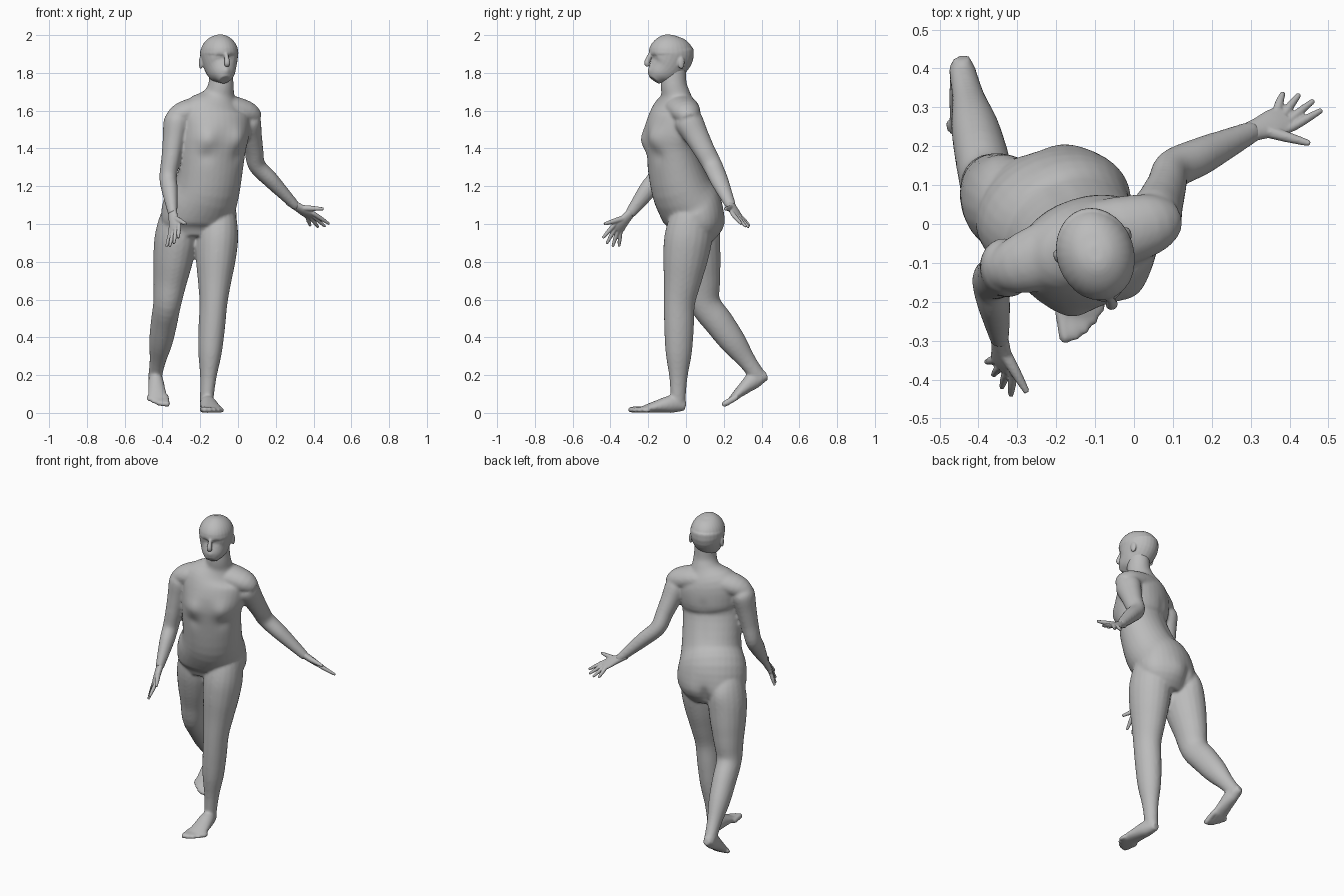
import bpy, bmesh, math
from mathutils import Vector, Matrix

cube = bpy.data.objects.get("Cube")
if cube:
    bpy.data.objects.remove(cube)

skin = bpy.data.materials.new("plain_grey")
skin.use_nodes = True
grey = (0.5, 0.5, 0.5, 1)
skin.diffuse_color = grey
skin.node_tree.nodes["Principled BSDF"].inputs["Base Color"].default_value = grey

# The whole figure is turned a little toward its left
turn = Matrix.Rotation(math.radians(18), 4, 'Z')
across = turn @ Vector((1, 0, 0))
front = turn @ Vector((0, -1, 0))
up = Vector((0, 0, 1))


def spline(rows, steps=4):
    """Smoothly interpolate rows of numbers."""
    rows = [Vector(row) for row in rows]
    padded = [rows[0], *rows, rows[-1]]
    result = []
    for before, start, end, after in zip(padded, padded[1:], padded[2:], padded[3:]):
        leave, arrive = (end - before) / 2, (after - start) / 2
        for step in range(steps):
            t = step / steps
            ease = t * t * (3 - t - t)
            result.append(start.lerp(end, ease) + leave * (t * (1 - t) ** 2) - arrive * (t * t * (1 - t)))
    return result + [rows[-1]]


def loft(bm, rows, side=(1, 0, 0), matrix=Matrix(), sides=20):
    """Tube of elliptical rings; each row is x, y, z, half width, half depth."""
    rows = spline(rows)
    points = [Vector(row[:3]) for row in rows]
    rings = []
    for i, (row, point) in enumerate(zip(rows, points)):
        ahead, behind = points[min(i + 1, len(points) - 1)], points[max(i - 1, 0)]
        tangent = (ahead - behind).normalized()
        wide = Vector(side)
        wide = (wide - tangent * wide.dot(tangent)).normalized()
        deep = tangent.cross(wide)
        ring = []
        for k in range(sides):
            angle = math.tau * k / sides
            offset = wide * row[3] * math.cos(angle) + deep * row[4] * math.sin(angle)
            ring.append(bm.verts.new(matrix @ (point + offset)))
        rings.append(ring)
    for lower, upper in zip(rings, rings[1:]):
        for k in range(sides):
            n = (k + 1) % sides
            bm.faces.new((lower[k], lower[n], upper[n], upper[k]))
    bm.faces.new(rings[0][::-1])
    bm.faces.new(rings[-1])


def limb(bm, joints, radii):
    """Bent limb through three joints, with radii spaced evenly along it."""
    upper, middle, lower = [Vector(joint) for joint in joints]
    half = len(radii) // 2
    cap = upper + (upper - middle).normalized() * radii[0] * 0.7
    rows = [(*cap, radii[0] * 0.5, radii[0] * 0.6)]
    for i, radius in enumerate(radii):
        if i < half:
            point = upper.lerp(middle, i / half)
        else:
            point = middle.lerp(lower, (i - half) / half)
        rows.append((*point, radius, radius * 1.15))
    loft(bm, rows, across)


def foot(bm, matrix):
    """Foot with its heel at the origin, toes toward -y and big toe on -x."""
    loft(bm, [(0, 0, .035, .024, .025), (0, -.07, .046, .042, .046),
              (0, -.14, .036, .05, .035), (0, -.24, .016, .06, .015)], matrix=matrix)
    for i in range(5):
        x, radius = -.05 + .026 * i, .017 - .001 * i
        tip = -.3 + .004 * i * i
        loft(bm, [(x, -.2, radius, radius, radius), (x, tip + radius, radius, radius, radius),
                  (x, tip, radius, radius / 2, radius / 2)], matrix=matrix, sides=10)


def finish(bm, name, voxel, smoothing, dabs=(), matrix=Matrix()):
    """Fuse the tubes into one skin, soften it, then push in or pull out details."""
    bmesh.ops.recalc_face_normals(bm, faces=bm.faces)
    mesh = bpy.data.meshes.new(name)
    bm.to_mesh(mesh)
    bm.free()
    obj = bpy.data.objects.new(name, mesh)
    bpy.context.collection.objects.link(obj)
    fuse = obj.modifiers.new("fuse", 'REMESH')
    fuse.mode = 'VOXEL'
    fuse.voxel_size = voxel
    soften = obj.modifiers.new("soften", 'SMOOTH')
    soften.factor = 0.5
    soften.iterations = smoothing
    graph = bpy.context.evaluated_depsgraph_get()
    mesh = bpy.data.meshes.new_from_object(obj.evaluated_get(graph))
    obj.modifiers.clear()
    obj.data = mesh
    for centre, push, radius in dabs:
        centre, push = Vector(centre), Vector(push)
        for vertex in mesh.vertices:
            distance = (vertex.co - centre).length / radius
            if distance < 3:
                vertex.co += push * math.exp(-distance * distance)
    mesh.transform(matrix)
    mesh.materials.clear()
    mesh.materials.append(skin)
    for face in mesh.polygons:
        face.use_smooth = True
        face.material_index = 0


# Torso and neck, with a yoke sloping to both shoulders
body = bmesh.new()
loft(body, [(-.21, .03, .92, .15, .1), (-.21, .04, 1, .2, .145), (-.2, .02, 1.1, .2, .165),
            (-.16, -.03, 1.2, .175, .155), (-.13, -.08, 1.4, .175, .13), (-.12, -.07, 1.5, .185, .14),
            (-.12, -.055, 1.6, .18, .12), (-.1, -.055, 1.68, .09, .08), (-.09, -.065, 1.74, .067, .069),
            (-.09, -.065, 1.83, .06, .066)], across, sides=32)
loft(body, [(-.35, -.12, 1.55, .045, .05), (-.28, -.1, 1.59, .064, .08), (-.11, -.04, 1.62, .07, .095),
            (.04, 0, 1.59, .064, .08), (.09, .02, 1.55, .045, .05)], up)

# Legs and arms, each pair sharing its thicknesses
leg_radii = (.09, .111, .105, .088, .073, .069, .061, .042, .034)
limb(body, [(-.105, .03, 1.06), (-.13, -.035, .58), (-.167, -.042, .05)], leg_radii)
limb(body, [(-.31, .03, 1.06), (-.375, .1, .58), (-.443, .4, .17)], leg_radii)
arm_radii = (.066, .058, .05, .046, .043, .034, .024)
limb(body, [(.052, .01, 1.55), (.1, .14, 1.31), (.31, .24, 1.09)], arm_radii)
limb(body, [(-.325, -.11, 1.55), (-.37, -.15, 1.25), (-.345, -.3, 1.05)], arm_radii)

# Feet: one flat, one mirrored and pushing off its toes
foot(body, Matrix.Translation((-.172, -.003, 0)) @ Matrix.Rotation(math.radians(9), 4, 'Z'))
foot(body, Matrix.Translation((-.445, .445, .17)) @ Matrix.Rotation(math.radians(6), 4, 'Z')
     @ Matrix.Rotation(math.radians(30), 4, 'X') @ Matrix.Diagonal((-.9, .97, 1, 1)))

# Chest, seat and spine relief
chest, seat = Vector((-.12, -.07, 1.45)), Vector((-.21, .04, 1))
waist, shoulders = Vector((-.16, -.03, 1.2)), Vector((-.12, -.07, 1.5))
relief = []
for s in (-1, 1):
    breast = chest + front * .12 + across * s * .09
    relief.append((breast, front * .022, .06))
    relief.append((breast - up * .09, front * -.008, .04))
    relief.append((seat - front * .13 + across * s * .08, front * -.014, .07))
for i in range(10):
    relief.append((waist.lerp(shoulders, i / 9) - front * .14, front * .003, .03))
for i in range(5):
    relief.append((seat - front * .14 + up * (.02 * i - .06), front * .006, .025))
finish(body, "body", .008, 8, relief)

# Head: jaw rings topped by a dome, with nose and ears
head = bmesh.new()
skull = [(0, -.1, 1.763, .03, .032), (0, -.078, 1.79, .06, .062), (0, -.036, 1.83, .083, .1)]
for i in range(6):
    angle = math.radians(17 * i - 5)
    skull.append((0, -.005 * math.cos(angle), 1.9 + .102 * math.sin(angle),
                  .099 * math.cos(angle), .121 * math.cos(angle)))
loft(head, skull, sides=28)
loft(head, [(0, -.118, 1.9, .009, .012), (0, -.139, 1.855, .016, .015), (0, -.13, 1.838, .014, .01)], sides=12)
face = [((0, -.13, 1.814), (0, -.007, 0), .02)]
for s in (-1, 1):
    ear = Matrix.Translation((s * .095, .022, 1.853)) @ Matrix.Diagonal((.01, .018, .033, 1))
    bmesh.ops.create_uvsphere(head, u_segments=16, v_segments=10, radius=1, matrix=ear)
    # Eye socket and eyelid
    face.append(((s * .036, -.115, 1.882), (0, .009, 0), .017))
    face.append(((s * .036, -.106, 1.88), (0, -.005, 0), .01))
# Parting of the lips
for i in range(-3, 4):
    face.append(((i * .007, -.14, 1.814), (0, .003, 0), .005))
finish(head, "head", .005, 4, face, Matrix.Translation((-.1, -.075, 0)) @ turn)


def hand(name, wrist, index_knuckle, little_knuckle, index_tip, little_tip, thumb_tip):
    """Flat palm, four fingers fanned between index and little, and a thumb."""
    bm = bmesh.new()
    wrist, first, last, first_tip, last_tip, thumb = [
        Vector(p) for p in (wrist, index_knuckle, little_knuckle, index_tip, little_tip, thumb_tip)]
    side = first - last
    reach = first.lerp(last, .5) - wrist
    palm = [(-.4, .024, .022), (.2, .03, .02), (.7, .04, .017), (1.05, .04, .012)]
    loft(bm, [(*(wrist + reach * t), wide, deep) for t, wide, deep in palm], side)
    for i in range(4):
        t = i / 3
        knuckle = first.lerp(last, t)
        finger = (first_tip.lerp(last_tip, t) - knuckle) * (1 + .25 * math.sin(math.pi * t))
        loft(bm, [(*(knuckle - reach * .25), .011, .011), (*knuckle, .012, .012),
                  (*(knuckle + finger / 2), .011, .011), (*(knuckle + finger), .007, .007)], side, sides=10)
    base = wrist.lerp(first, .3)
    loft(bm, [(*base, .017, .017), (*base.lerp(thumb, .5), .014, .014), (*thumb, .008, .008)],
         reach.cross(side), sides=10)
    finish(bm, name, .004, 2)


hand("left_hand", (.3, .237, 1.1), (.408, .25, 1.05), (.365, .288, 1.04),
     (.483, .293, 1), (.383, .337, .99), (.453, .207, 1.08))
hand("right_hand", (-.345, -.3, 1.05), (-.312, -.39, .985), (-.356, -.347, .957),
     (-.317, -.441, .925), (-.379, -.355, .88), (-.275, -.433, 1))
